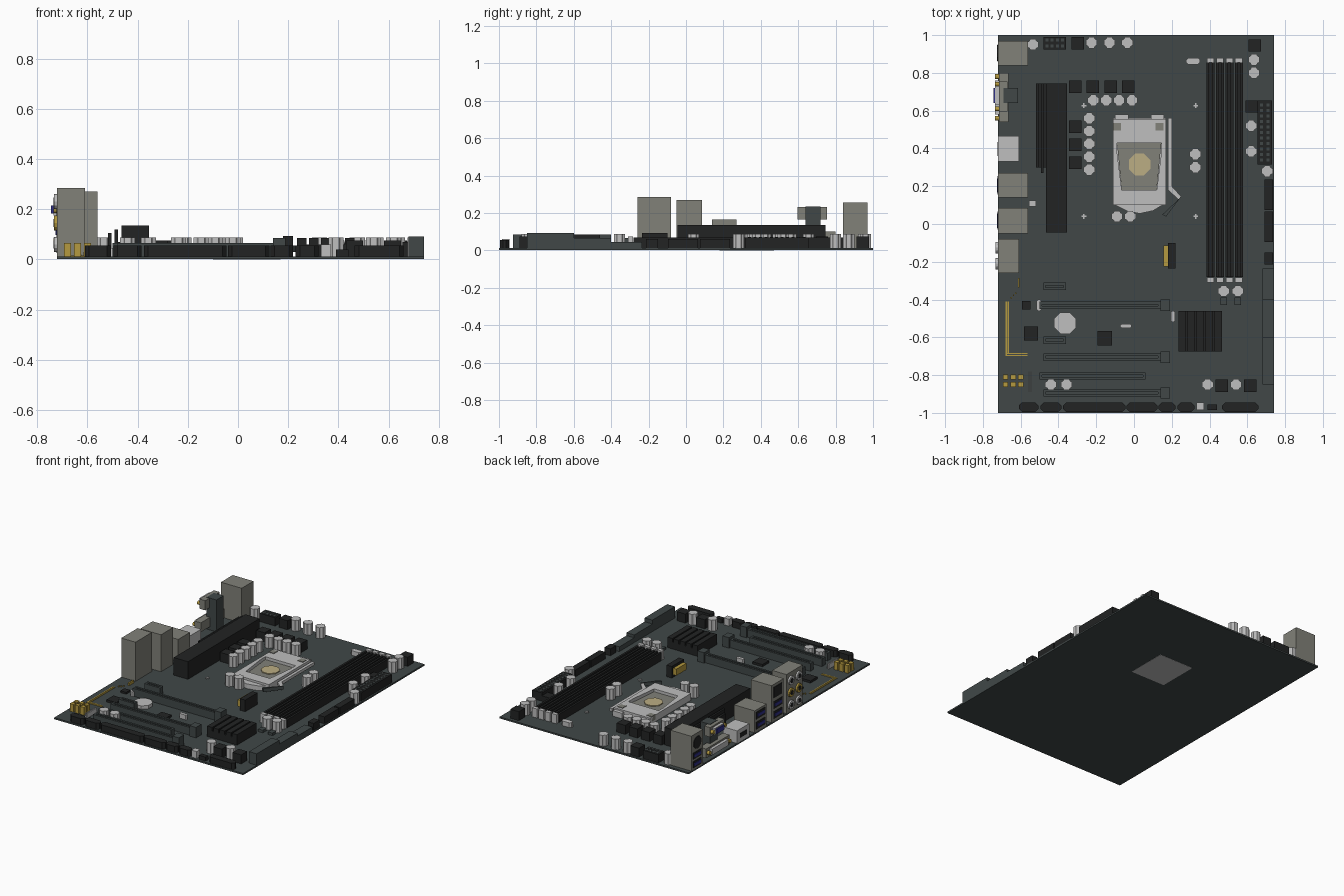
import bpy, bmesh, math
from mathutils import Matrix, Vector

if "Cube" in bpy.data.objects:
    bpy.data.objects.remove(bpy.data.objects["Cube"])

TOP = 0.012


def material(name, r, g, b):
    mat = bpy.data.materials.new(name)
    mat.use_nodes = True
    mat.diffuse_color = (r, g, b, 1)
    mat.node_tree.nodes["Principled BSDF"].inputs["Base Color"].default_value = (r, g, b, 1)
    return mat


slate = material("dark slate", .052, .064, .064)
black = material("soft black", .016, .017, .017)
silver = material("light silver", .52, .52, .52)
steel = material("warm steel", .22, .22, .19)
gold = material("gold", .46, .32, .05)
tan = material("pale tan", .50, .42, .23)
blue = material("port blue", .03, .03, .25)


def finish(name, mat, bm):
    bmesh.ops.recalc_face_normals(bm, faces=bm.faces)
    mesh = bpy.data.meshes.new(name)
    bm.to_mesh(mesh)
    bm.free()
    mesh.materials.append(mat)
    obj = bpy.data.objects.new(name, mesh)
    bpy.context.collection.objects.link(obj)
    return obj


def boxes(name, mat, *items):
    """Each item: x range, y range, top height, optional bottom height."""
    bm = bmesh.new()
    for x0, x1, y0, y1, top, *low in items:
        z = low[0] if low else TOP
        size = Matrix.Diagonal((x1 - x0, y1 - y0, top - z, 1))
        centre = Matrix.Translation(((x0 + x1) / 2, (y0 + y1) / 2, (top + z) / 2))
        bmesh.ops.create_cube(bm, size=1, matrix=centre @ size)
    return finish(name, mat, bm)


def blocks(name, mat, centres, width, depth, top, low=TOP):
    return boxes(name, mat, *[(x - width / 2, x + width / 2, y - depth / 2, y + depth / 2, top, low)
                              for x, y in centres])


def prisms(name, mat, outlines, top, low=TOP):
    bm = bmesh.new()
    for outline in outlines:
        face = bm.faces.new([bm.verts.new((x, y, low)) for x, y in outline])
        made = bmesh.ops.extrude_face_region(bm, geom=[face])["geom"]
        for v in made:
            if isinstance(v, bmesh.types.BMVert):
                v.co.z = top
    return finish(name, mat, bm)


def polygon(x, y, radius, sides=8):
    turns = [math.tau * (k + .5) / sides for k in range(sides)]
    return [(x + radius * math.cos(t), y + radius * math.sin(t)) for t in turns]


def cross(x, y, reach, arm, notch):
    points = []
    for k in range(4):
        c, s = round(math.cos(k * math.pi / 2)), round(math.sin(k * math.pi / 2))
        for u, v in ((reach, -arm), (reach, arm), (notch, notch)):
            points.append((x + u * c - v * s, y + u * s + v * c))
    return points


def capsule(x, y, length, width):
    a, b, c = length / 2, width / 2, min(length, width) / 3
    return [(x - a + c, y - b), (x + a - c, y - b), (x + a, y - b + c), (x + a, y + b - c),
            (x + a - c, y + b), (x - a + c, y + b), (x - a, y + b - c), (x - a, y - b + c)]


def run(x, y, dx, dy, count):
    return [(x + dx * k, y + dy * k) for k in range(count)]


def discs(name, mat, centres, radius, x0, x1):
    """Short round sockets pointing along x."""
    bm = bmesh.new()
    for y, z in centres:
        place = Matrix.Translation(((x0 + x1) / 2, y, z)) @ Matrix.Rotation(math.pi / 2, 4, "Y")
        bmesh.ops.create_cone(bm, cap_ends=True, segments=12, radius1=radius, radius2=radius,
                              depth=x1 - x0, matrix=place)
    return finish(name, mat, bm)


# Board and the plate beneath the processor
boxes("board", slate, (-.72, .74, -1, 1, TOP, .001))
boxes("under_plate", silver, (-.1, .17, .18, .47, .006, 0))

# Rear connector housings
boxes("rear_port_housings", steel, (-.72, -.61, -.26, -.08, .285), (-.72, -.56, -.05, .085, .27),
      (-.72, -.56, .14, .27, .165), (-.72, -.56, .84, .97, .255))
boxes("video_port_housing", silver, (-.72, -.61, .33, .465, .1))
edge = -.72
boxes("rear_port_openings", black, *[(edge - .003, edge, y0, y1, z1, z0) for y0, y1, z0, z1 in (
    (-.03, .065, .03, .08), (-.03, .065, .1, .15), (-.025, .06, .175, .25),
    (.155, .255, .03, .08), (.155, .255, .1, .15), (.36, .435, .04, .07),
    (.86, .95, .025, .07), (.86, .95, .085, .13))])
boxes("rear_port_tongues", blue, *[(edge - .006, edge, y, y + .075, z + .02, z)
                                   for y, z in ((-.02, .045), (-.02, .115), (.167, .045),
                                                (.167, .115), (.867, .037), (.867, .097))])
discs("round_port", black, [(.905, .19)], .043, edge - .004, edge)
jacks = [(y, z) for z in (.06, .145, .23) for y in (-.21, -.125)]
discs("gold_audio_jacks", gold, jacks[2:4], .03, edge - .012, edge)
discs("steel_audio_jacks", silver, jacks[:2] + jacks[4:], .03, edge - .012, edge)
discs("audio_jack_holes", black, jacks, .016, edge - .014, edge)

# Stacked display connectors
boxes("display_column", slate, (-.69, -.615, .64, .72, .235))
boxes("display_flanges", steel, (-.715, -.67, .595, .755, .232, .165),
      (-.715, -.665, .54, .8, .1, .035))
boxes("display_shells", silver, (-.735, -.71, .63, .73, .222, .175),
      (-.735, -.71, .58, .76, .088, .047))
boxes("display_insert", blue, (-.744, -.73, .64, .72, .215, .182))
discs("display_screws", gold, [(.61, .198), (.74, .198), (.56, .068), (.78, .068)], .013, -.735, -.71)

# Power stage heatsink with thin fins
boxes("power_heatsink", black, (-.465, -.355, -.045, .745, .135))
boxes("heatsink_fins", black, (-.518, -.503, .3, .745, .105), (-.492, -.478, .27, .745, .12),
      (-.52, -.465, .3, .745, .03))

# Memory slots: two rails, a sunken floor and end clips
columns = [.405, .455, .505, .555]
rails = [(x + side - .007, x + side + .007, -.28, .855, .068) for x in columns for side in (-.014, .014)]
floors = [(x - .02, x + .02, -.28, .855, .045) for x in columns]
boxes("memory_slots", black, *rails, *floors)
blocks("memory_clips", silver, [(x, y) for x in columns for y in (-.297, .867)], .038, .026, .075)

# Expansion slots with a groove along the middle
slots = [(-.5, .14, -.43), (-.48, .14, -.705), (-.5, .06, -.805), (-.48, .14, -.895),
         (-.48, -.36, -.33), (-.48, -.36, -.615)]
boxes("expansion_slots", slate, *[(a, b, y + s - .007, y + s + .007, .066)
                                  for a, b, y in slots for s in (-.012, .012)],
      *[(a, b, y - .01, y + .01, .05) for a, b, y in slots],
      *[(end - .012, end, y - .01, y + .01, .066) for a, b, y in slots for end in (a + .012, b)])
blocks("slot_latches", slate, [(.165, y) for y in (-.43, -.705, -.895)], .05, .06, .085)

# Chipset heatsink with grooves
boxes("chipset_heatsink", black, (.235, .465, -.675, -.46, .06),
      *[(x - .019, x + .019, -.675, -.46, .085) for x, y in run(.254, 0, .048, 0, 5)])

# Processor socket
boxes("socket_base", silver, (-.11, .17, .1, .56, .028))
boxes("socket_frame", silver, (-.11, .17, .43, .555, .06), (-.11, .17, .1, .18, .06),
      (-.11, -.09, .18, .43, .06), (.145, .17, .18, .43, .06),
      (-.1, -.03, .555, .58, .05), (.09, .16, .555, .58, .05))
prisms("socket_frame_corners", silver, [[(-.09, .18), (-.065, .18), (-.09, .38)],
                                        [(.145, .18), (.145, .38), (.12, .18)]], .06)
prisms("socket_tongue", silver, [[(-.1, .1), (-.04, .07), (.03, .055), (.1, .07), (.15, .1)]], .045)
blocks("socket_hinges", steel, [(-.09, .515), (.135, .515)], .04, .04, .064)
prisms("processor", steel, [[(-.065, .18), (.12, .18), (.145, .43), (-.09, .43)]], .04, .025)
prisms("processor_centre", tan, [polygon(.03, .315, .062)], .046, .035)
prisms("socket_lever", silver, [[(.18, .18), (.2, .18), (.2, .56), (.18, .56)],
                                [(.18, .18), (.2, .2), (.25, .145), (.235, .13)]], .05, .03)
prisms("lever_handle", slate, [[(.235, .13), (.25, .145), (.17, .04), (.15, .05)]], .055, .03)

# Capacitors: fluted cans on round feet
cans = (run(-.225, .96, .095, 0, 3) + run(-.215, .655, .068, 0, 4) + run(-.237, .56, 0, -.068, 5)
        + run(-.09, .04, .07, 0, 2) + run(.325, .37, 0, -.07, 2) + run(.635, .87, 0, -.07, 2)
        + run(.475, -.355, .075, 0, 2) + run(-.44, -.85, .083, 0, 2) + run(.39, -.85, .15, 0, 2)
        + [(-.535, .95), (.62, .52), (.62, .385), (.705, .28)])
prisms("capacitors", silver, [cross(x, y, .03, .013, .019) for x, y in cans], .088)
prisms("capacitor_feet", silver, [polygon(x, y, .028) for x, y in cans], .03)

# Inductor cubes and flat chips
blocks("inductors", black, run(-.312, .727, .094, 0, 4) + run(-.312, .515, 0, -.095, 3)
       + [(-.297, .957), (.465, -.857), (.615, -.857), (.64, .945)], .066, .066, .075)
blocks("flat_chips", black, [(-.545, -.58), (-.155, -.605)], .076, .076, .028)
blocks("small_chips", black, [(-.57, -.43)], .045, .045, .025)
blocks("fan_sockets", slate, [(.475, -.41), (.55, -.41)], .035, .04, .03)

# Power sockets, with rows of pin wells
boxes("main_power_socket", black, (.655, .73, .315, .655, .07), (.59, .655, .59, .655, .05))
boxes("aux_power_socket", black, (-.48, -.36, .925, .99, .07))
blocks("power_pin_wells", slate, run(.675, .34, 0, .029, 11) + run(.71, .34, 0, .029, 11)
       + run(-.46, .942, .027, 0, 4) + run(-.46, .973, .027, 0, 4), .016, .016, .072, .068)

# Side sockets
boxes("side_headers", black, (.69, .735, .075, .235, .06), (.69, .735, -.095, .065, .06),
      (.69, .735, -.215, -.15, .06))
boxes("drive_connectors", slate, (.68, .74, -.85, -.6, .092), (.68, .74, -.6, -.4, .065),
      (.68, .74, -.4, -.235, .045))

# Front edge headers
spans = [(-.61, -.505), (-.495, -.385), (-.375, -.045), (-.04, .125), (.13, .22), (.23, .32), (.465, .66)]
prisms("front_headers", black, [capsule((a + b) / 2, -.97, b - a, .048) for a, b in spans], .056)
boxes("front_switch", silver, (.33, .37, -.985, -.945, .06))
boxes("front_button", black, (.39, .44, -.985, -.955, .04))

# Upright header with gold contacts
boxes("upright_header", black, (.18, .22, -.235, -.1, .093))
boxes("upright_contacts", gold, (.155, .18, -.225, -.115, .075, .03))

# Audio corner: gold trim, posts and pin strip
boxes("gold_trim", gold, *[(-.68 + d, -.673 + d, -.7 + d, -.41, TOP + .004) for d in (0, .011)],
      *[(-.68, -.565, -.7 + d, -.693 + d, TOP + .004) for d in (0, .011)],
      (-.615, -.605, -.335, -.285, .03))
blocks("gold_dots", gold, run(-.65, -.39, .012, .012, 3), .007, .007, .02)
blocks("gold_posts", gold, run(-.68, -.81, .04, 0, 3) + run(-.68, -.85, .04, 0, 3), .028, .028, .066)
blocks("pin_strip", silver, [(-.555, -.835), (-.545, -.835)], .005, .11, .045)

# Battery, crystals and small fittings
prisms("battery", silver, [polygon(-.365, -.525, .062)], .035)
prisms("crystals", silver, [capsule(-.503, -.43, .028, .06), capsule(-.043, -.54, .06, .022),
                            capsule(.207, -.49, .02, .06), capsule(.313, .862, .075, .035)], .045)
boxes("small_relay", silver, (-.555, -.52, .092, .125, .05))
prisms("cooler_mounts", silver, [cross(x, y, .013, .004, .004) for x in (-.265, .327)
                                 for y in (.04, .627)], TOP + .005)
